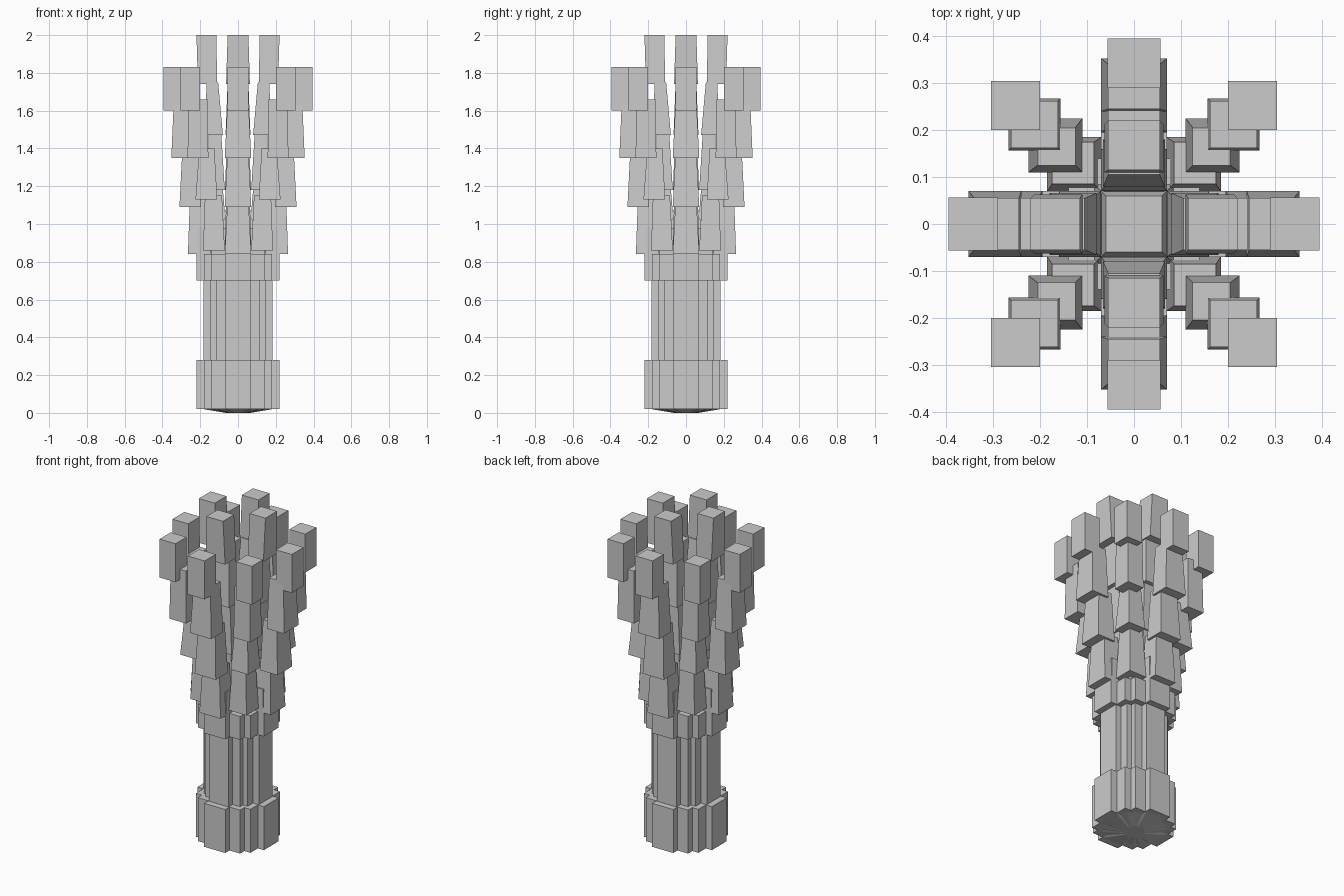
import bpy, bmesh
from mathutils import Matrix
from math import pi

if "Cube" in bpy.data.objects:
    bpy.data.objects.remove(bpy.data.objects["Cube"])


def mesh_object(name, bm):
    bmesh.ops.recalc_face_normals(bm, faces=bm.faces[:])
    me = bpy.data.meshes.new(name)
    bm.to_mesh(me)
    bm.free()
    ob = bpy.data.objects.new(name, me)
    bpy.context.collection.objects.link(ob)
    return ob


def prism(bm, low, high, z0, z1):
    a = [bm.verts.new((x, y, z0)) for x, y in low]
    b = [bm.verts.new((x, y, z1)) for x, y in high]
    n = len(a)
    bm.faces.new(a[::-1])
    bm.faces.new(b)
    for i in range(n):
        bm.faces.new((a[i], a[(i + 1) % n], b[(i + 1) % n], b[i]))


def rect(x0, x1, y0, y1):
    return [(x0, y0), (x1, y0), (x1, y1), (x0, y1)]


def stepped_ring(steps):
    # outline of a stair-stepped circle from (half width, half depth) corners
    quad = []
    for i, (x, y) in enumerate(steps):
        quad.append((x, y))
        if i + 1 < len(steps):
            quad.append((steps[i + 1][0], y))
    out = []
    for k in range(4):
        for x, y in quad:
            for _ in range(k):
                x, y = -y, x
            out.append((x, y))
    return out


def stepped(name, steps, z0, z1):
    bm = bmesh.new()
    o = stepped_ring(steps)
    prism(bm, o, o, z0, z1)
    return mesh_object(name, bm)


WIDE = [(.22, .07), (.18, .14), (.14, .18), (.07, .22)]
SLIM = [(.183, .065), (.145, .115), (.115, .145), (.065, .183)]

# stepped trunk: foot, shaft, collar
stepped("foot", WIDE, .02, .28)
stepped("shaft", SLIM, .25, .86)
stepped("collar", WIDE, .70, .84)
stepped("collar_top", [(.215, .07), (.14, .14), (.07, .215)], .84, .98)

# shallow underside
bm = bmesh.new()
o = stepped_ring(SLIM)
prism(bm, [(x * .35, y * .35) for x, y in o], o, 0, .02)
mesh_object("underside", bm)

# short core inside the crown
bm = bmesh.new()
prism(bm, rect(-.09, .09, -.09, .09), rect(-.06, .06, -.06, .06), .95, 1.1)
mesh_object("core", bm)

# chains of blocks: z0, z1, bottom inner/outer, top inner/outer, half width bottom/top
OUTER = [
    (.84, 1.13, .15, .265, .16, .255, .07, .055),
    (1.09, 1.39, .195, .31, .205, .295, .07, .055),
    (1.35, 1.65, .24, .353, .245, .34, .07, .055),
    (1.60, 1.83, .29, .395, .29, .395, .056, .056),
]
INNER = [
    (.95, 1.24, .06, .15, .085, .15, .07, .055),
    (1.18, 1.50, .07, .16, .09, .155, .07, .055),
    (1.47, 1.75, .08, .18, .105, .165, .066, .055),
    (1.74, 2.00, .11, .212, .115, .22, .063, .055),
]
# diagonal blocks: z0, z1, bottom inner/outer, top inner/outer on both axes
DIAGONAL = [
    (.86, 1.15, .07, .185, .085, .175),
    (1.13, 1.40, .11, .225, .125, .205),
    (1.35, 1.66, .157, .267, .162, .262),
    (1.60, 1.83, .2, .305, .2, .305),
]

for k in range(4):
    rot = Matrix.Rotation(k * pi / 2, 4, 'Z')
    for name, rows in (("outer_branch", OUTER), ("inner_branch", INNER), ("diagonal_branch", DIAGONAL)):
        bm = bmesh.new()
        for z0, z1, a, b, c, d, *w in rows:
            if w:
                prism(bm, rect(a, b, -w[0], w[0]), rect(c, d, -w[1], w[1]), z0, z1)
            else:
                prism(bm, rect(a, b, a, b), rect(c, d, c, d), z0, z1)
        bm.transform(rot)
        mesh_object(f"{name}_{k + 1}", bm)
